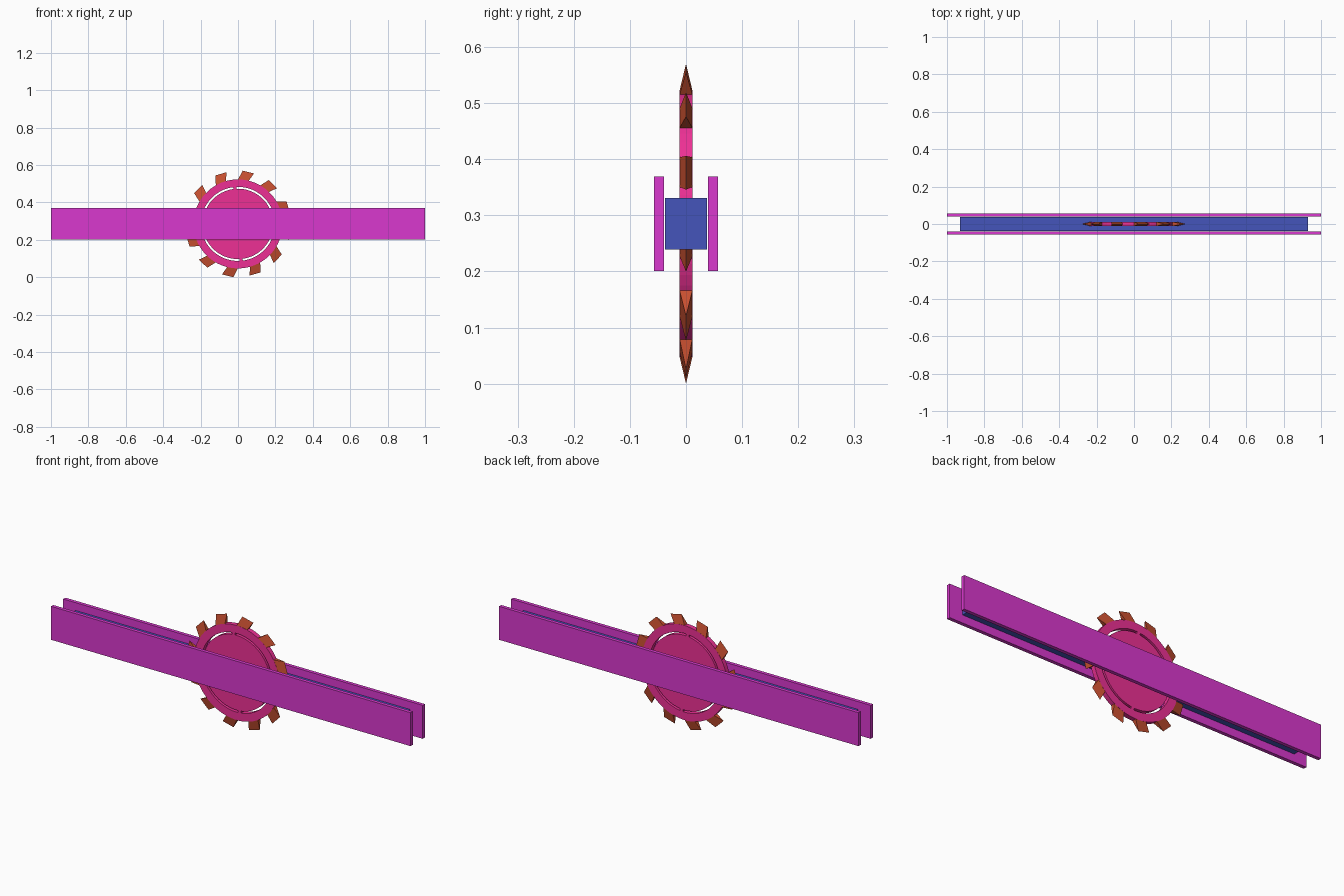
import bpy, bmesh
from math import cos, sin, radians

if "Cube" in bpy.data.objects:
    bpy.data.objects.remove(bpy.data.objects["Cube"])

CZ = 0.285      # height of the blade axle
HALF = 0.0115   # half thickness of the blade


def material(name, rgb):
    m = bpy.data.materials.new(name)
    m.diffuse_color = (*rgb, 1)
    m.use_nodes = True
    m.node_tree.nodes["Principled BSDF"].inputs["Base Color"].default_value = m.diffuse_color
    return m


def finish(name, bm, mat):
    bmesh.ops.recalc_face_normals(bm, faces=bm.faces)
    me = bpy.data.meshes.new(name)
    bm.to_mesh(me)
    bm.free()
    me.materials.append(mat)
    ob = bpy.data.objects.new(name, me)
    bpy.context.collection.objects.link(ob)
    return ob


def box(name, size, loc, mat):
    bm = bmesh.new()
    bmesh.ops.create_cube(bm, size=1)
    bmesh.ops.scale(bm, vec=size, verts=bm.verts)
    bmesh.ops.translate(bm, vec=loc, verts=bm.verts)
    return finish(name, bm, mat)


def polar(r, deg, y=0):
    a = radians(deg)
    return (r * cos(a), y, CZ + r * sin(a))


magenta = material("rail_magenta", (0.70, 0.04, 0.62))
blue = material("bar_blue", (0.06, 0.09, 0.50))
pink = material("blade_pink", (0.85, 0.03, 0.30))
orange = material("tooth_orange", (0.58, 0.08, 0.03))

# side rails and the core bar between them
for side, y in (("front", -0.0483), ("back", 0.0483)):
    box(side + "_rail", (2, 0.0177, 0.168), (0, y, CZ), magenta)
box("core_bar", (1.86, 0.075, 0.092), (0, 0, CZ), blue)

# blade disc: hub, slotted ring (one bridge per quarter) and rim
N = 72
bm = bmesh.new()
hub, slot, rim = [[bm.verts.new(polar(r, 2.5 + 5 * k)) for k in range(N)]
                  for r in (0.188, 0.198, 0.238)]
bm.faces.new(hub)
for k in range(N):
    j = (k + 1) % N
    bm.faces.new((slot[k], slot[j], rim[j], rim[k]))
    if k % 18 == 0:
        bm.faces.new((hub[k], hub[j], slot[j], slot[k]))
blade = finish("blade_disc", bm, pink)
thick = blade.modifiers.new("thickness", "SOLIDIFY")
thick.thickness = 2 * HALF
thick.offset = 0

# raked wedge teeth with a sharp outer edge
bm = bmesh.new()
for i in range(12):
    a = 80 + 30 * i
    l1, l2, r1, r2 = [bm.verts.new(polar(0.237, a + d, y))
                      for d in (10, -4) for y in (-HALF, HALF)]
    tl = bm.verts.new(polar(0.286, a + 5))
    tr = bm.verts.new(polar(0.283, a - 7.6))
    for f in ((l1, r1, tr, tl), (l2, r2, tr, tl), (l1, l2, tl),
              (r1, r2, tr), (l1, l2, r2, r1)):
        bm.faces.new(f)
finish("blade_teeth", bm, orange)
